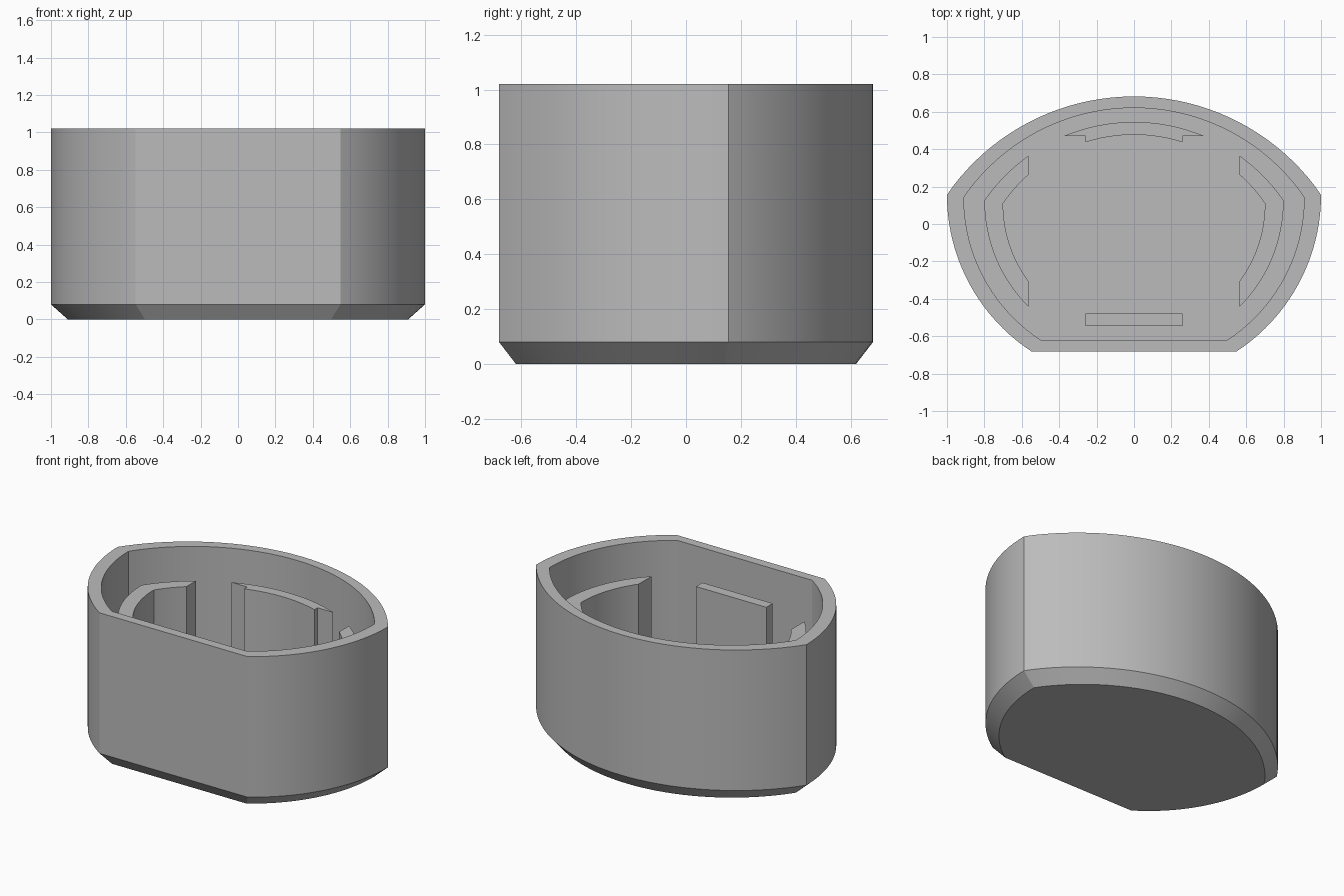
import bpy, bmesh, math

if "Cube" in bpy.data.objects:
    bpy.data.objects.remove(bpy.data.objects["Cube"])

CORNER_Y = 0.155               # height of the side corners in plan
BACK_R, BACK_Y = 1.215, -0.533  # back arc radius and centre
FRONT_Y = -0.682
TOP, FLOOR, RIB_TOP = 1.02, 0.08, 0.83

grey = bpy.data.materials.new("light_grey")
grey.diffuse_color = (0.5, 0.5, 0.5, 1)
grey.use_nodes = True
grey.node_tree.nodes["Principled BSDF"].inputs["Base Color"].default_value = grey.diffuse_color


def arc(cy, r, a0, a1, n):
    """Points on a circle centred on x = 0; angles measured from +x."""
    return [(r * math.cos(a0 + (a1 - a0) * i / n),
             cy + r * math.sin(a0 + (a1 - a0) * i / n)) for i in range(n + 1)]


def back_arc(s, x0, x1, n):
    r = BACK_R * s
    return arc(BACK_Y * s, r, math.acos(x0 / r), math.acos(x1 / r), n)


def side_arc(s, a0, a1, n):
    return arc(CORNER_Y * s, s, a0, a1, n)


def outline(s):
    """Three-arc plan with a flat front, counter-clockwise."""
    a = math.asin((FRONT_Y - CORNER_Y))
    right = side_arc(s, a, 0, 20)
    left = side_arc(s, math.pi, math.pi - a, 20)
    return right + back_arc(s, s, -s, 40)[1:-1] + left


def finish(bm, name):
    bmesh.ops.recalc_face_normals(bm, faces=bm.faces)
    mesh = bpy.data.meshes.new(name)
    bm.to_mesh(mesh)
    bm.free()
    mesh.materials.append(grey)
    ob = bpy.data.objects.new(name, mesh)
    bpy.context.collection.objects.link(ob)
    bpy.ops.object.select_all(action='DESELECT')
    ob.select_set(True)
    bpy.context.view_layer.objects.active = ob
    bpy.ops.object.shade_smooth_by_angle(angle=math.radians(20))
    return ob


def loft(name, sections):
    """Skin a stack of (points, z) loops and cap both ends."""
    bm = bmesh.new()
    loops = [[bm.verts.new((x, y, z)) for x, y in pts] for pts, z in sections]
    for a, b in zip(loops, loops[1:]):
        n = len(a)
        for i in range(n):
            j = (i + 1) % n
            bm.faces.new((a[i], a[j], b[j], b[i]))
    bm.faces.new(loops[0])
    bm.faces.new(loops[-1])
    return finish(bm, name)


def rib(name, pts):
    return loft(name, [(pts, FLOOR), (pts, RIB_TOP)])


# Cup: chamfered base, outer wall, rim, inner wall and floor
loft("cup_shell", [(outline(0.91), 0), (outline(1), 0.08), (outline(1), TOP),
                   (outline(0.91), TOP), (outline(0.91), FLOOR)])

# Curved side ribs, mirrored
X = 0.565


def side_edge(s):
    return (back_arc(s, X, s, 10)
            + side_arc(s, 0, -math.acos(X / s), 16)[1:])


side = side_edge(0.8) + side_edge(0.7)[::-1]
rib("right_rib", side)
rib("left_rib", [(-x, y) for x, y in side])

# Back rib with a step at each end
STEP_Y, STEP_X = 0.47, 0.26
end_x = math.sqrt((BACK_R * 0.8) ** 2 - (STEP_Y - BACK_Y * 0.8) ** 2)
back = back_arc(0.8, end_x, -end_x, 16)
back += [(-STEP_X, STEP_Y)] + back_arc(0.7, -STEP_X, STEP_X, 12) + [(STEP_X, STEP_Y)]
rib("back_rib", back)

# Flat front rib
rib("front_rib", [(-STEP_X, 0.8 * FRONT_Y), (STEP_X, 0.8 * FRONT_Y),
                  (STEP_X, 0.7 * FRONT_Y), (-STEP_X, 0.7 * FRONT_Y)])
